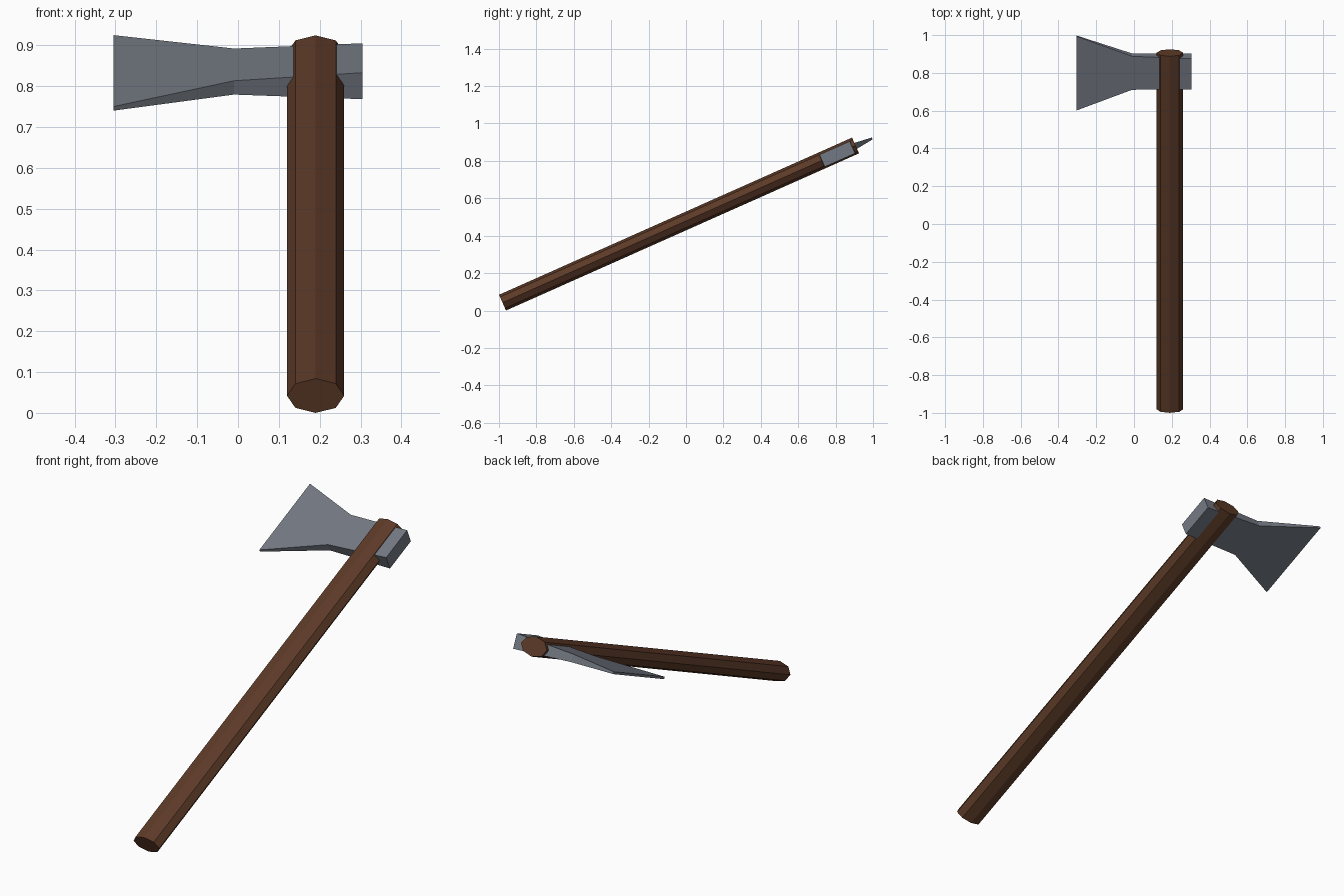
import bpy
import bmesh
import math
from mathutils import Matrix

if "Cube" in bpy.data.objects:
    bpy.data.objects.remove(bpy.data.objects["Cube"], do_unlink=True)


def make_material(name, color):
    mat = bpy.data.materials.new(name)
    mat.use_nodes = True
    mat.diffuse_color = color
    mat.node_tree.nodes["Principled BSDF"].inputs["Base Color"].default_value = color
    return mat


def add_part(name, bm, mat):
    bmesh.ops.recalc_face_normals(bm, faces=bm.faces)
    bm.transform(TILT)
    mesh = bpy.data.meshes.new(name)
    bm.to_mesh(mesh)
    bm.free()
    mesh.materials.append(mat)
    obj = bpy.data.objects.new(name, mesh)
    bpy.context.collection.objects.link(obj)
    return obj


wood = make_material("dark_wood", (0.11, 0.043, 0.021, 1))
steel = make_material("steel", (0.175, 0.195, 0.23, 1))

# The axe is modelled upright along local z, then leaned back
TILT = Matrix.Translation((0.19, -0.981, 0.042)) @ Matrix.Rotation(math.radians(-66), 4, "X")
LENGTH = 2.066

# Handle: flattened octagonal bar
bm = bmesh.new()
bmesh.ops.create_cone(bm, cap_ends=True, segments=8, radius1=0.07, radius2=0.07, depth=LENGTH)
bmesh.ops.scale(bm, vec=(1, 0.046 / 0.07, 1), verts=bm.verts)
bmesh.ops.translate(bm, vec=(0, 0, LENGTH / 2), verts=bm.verts)
add_part("handle", bm, wood)

# Head: rectangular sections from butt to cutting edge (x, height, thickness, centre)
sections = [
    (0.115, 0.177, 0.071, 1.958),
    (-0.20, 0.194, 0.037, 1.956),
    (-0.495, 0.43, 0.011, 1.948),
]
bm = bmesh.new()
rings = []
for x, height, thick, mid in sections:
    corners = [(-1, -1), (1, -1), (1, 1), (-1, 1)]
    rings.append([bm.verts.new((x, 0.002 + sy * thick / 2, mid + sz * height / 2))
                  for sy, sz in corners])
for a, b in zip(rings, rings[1:]):
    for i in range(4):
        j = (i + 1) % 4
        bm.faces.new((a[i], a[j], b[j], b[i]))
bm.faces.new(rings[0])
bm.faces.new(rings[-1])
add_part("axe_head", bm, steel)
